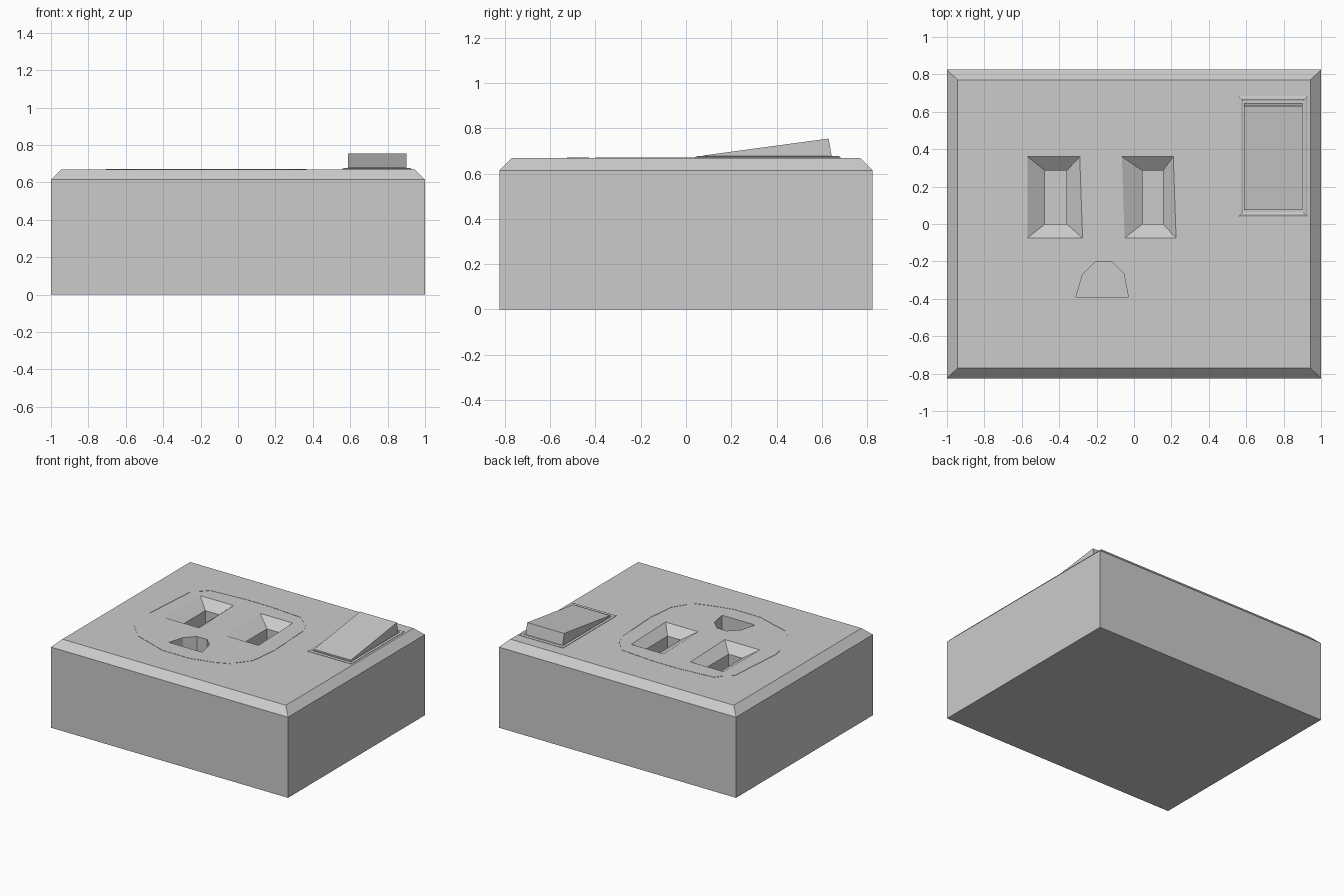
import bpy
import bmesh
from mathutils import Vector

if "Cube" in bpy.data.objects:
    bpy.data.objects.remove(bpy.data.objects["Cube"])

TOP = 0.67


def loft(name, rings, closed=False):
    """Skin rings of points; cap both ends, or join last to first if closed."""
    bm = bmesh.new()
    rows = [[bm.verts.new(p) for p in ring] for ring in rings]
    pairs = list(zip(rows, rows[1:]))
    if closed:
        pairs.append((rows[-1], rows[0]))
    else:
        bm.faces.new(rows[0])
        bm.faces.new(rows[-1])
    for a, b in pairs:
        for i in range(len(a)):
            j = (i + 1) % len(a)
            bm.faces.new((a[i], a[j], b[j], b[i]))
    bmesh.ops.recalc_face_normals(bm, faces=bm.faces)
    mesh = bpy.data.meshes.new(name)
    bm.to_mesh(mesh)
    bm.free()
    obj = bpy.data.objects.new(name, mesh)
    bpy.context.collection.objects.link(obj)
    return obj


def rect(x0, x1, y0, y1):
    return [(x0, y0), (x1, y0), (x1, y1), (x0, y1)]


def at(outline, z):
    return [(x, y, z) for x, y in outline]


def cut(target, cutter):
    cutter.hide_render = True
    mod = target.modifiers.new(cutter.name, 'BOOLEAN')
    mod.operation, mod.solver, mod.object = 'DIFFERENCE', 'EXACT', cutter
    bpy.context.view_layer.objects.active = target
    bpy.ops.object.modifier_apply(modifier=mod.name)
    bpy.data.objects.remove(cutter)


# Housing with chamfered top rim
base = rect(-1, 1, -0.825, 0.825)
housing = loft("housing", [at(base, 0), at(base, 0.615),
                           at(rect(-0.943, 0.943, -0.77, 0.77), TOP)])

# Blade slots: sloped funnel leading into a deep narrow slot
for name, mouth, slot in (
    ("left_slot", [(-0.57, -0.075), (-0.275, -0.075), (-0.29, 0.36), (-0.57, 0.36)],
     rect(-0.475, -0.36, 0.0, 0.285)),
    ("right_slot", [(-0.05, -0.075), (0.225, -0.075), (0.21, 0.36), (-0.065, 0.36)],
     rect(0.045, 0.155, 0.0, 0.285)),
):
    cut(housing, loft(name, [at(mouth, TOP + 0.05), at(mouth, TOP),
                             at(slot, 0.61), at(slot, 0.42)]))

# Ground pin hole
pin = [(-0.31, -0.39), (-0.03, -0.39), (-0.055, -0.265),
       (-0.12, -0.2), (-0.205, -0.2), (-0.275, -0.27)]
cut(housing, loft("ground_hole", [at(pin, TOP + 0.05), at(pin, 0.45)]))

# Socket outline: four thin arcs tapering to points, width facing the centre
centre = Vector((-0.17, 0.0))
arcs = {
    "outline_top": [(-0.615, 0.415), (-0.57, 0.475), (-0.28, 0.5),
                    (-0.07, 0.5), (0.21, 0.475), (0.265, 0.415)],
    "outline_right": [(0.29, 0.395), (0.305, 0.385), (0.345, 0.3),
                      (0.365, -0.08), (0.34, -0.3), (0.265, -0.4)],
    "outline_bottom": [(0.24, -0.435), (0.14, -0.48), (-0.04, -0.525),
                       (-0.27, -0.525), (-0.54, -0.43)],
    "outline_left": [(-0.65, 0.375), (-0.67, 0.375), (-0.705, -0.08),
                     (-0.655, -0.31), (-0.585, -0.39)],
}
for name, path in arcs.items():
    rings = []
    for i, p in enumerate(path):
        width = 0.003 if i in (0, len(path) - 1) else 0.013
        outer = Vector(p)
        inner = outer + (centre - outer).normalized() * width
        rings.append([(*outer, TOP - 0.002), (*outer, TOP + 0.002),
                      (*inner, TOP + 0.002), (*inner, TOP - 0.002)])
    loft(name, rings)

# Switch bezel: thin rectangular ring with sloped edges
steps = ((0, TOP - 0.005), (0, TOP + 0.003), (0.01, TOP + 0.008),
         (0.014, TOP + 0.008), (0.022, TOP + 0.003), (0.022, TOP - 0.005))
loft("switch_bezel", [at(rect(0.56 + d, 0.927 - d, 0.04 + d, 0.683 - d), z)
                      for d, z in steps], closed=True)

# Rocker switch: wedge profile extruded across x
wedge = [(0.075, TOP - 0.01), (0.075, 0.68), (0.63, 0.755), (0.647, TOP - 0.01)]
loft("rocker_switch", [[(x, y, z) for y, z in wedge] for x in (0.588, 0.9)])
